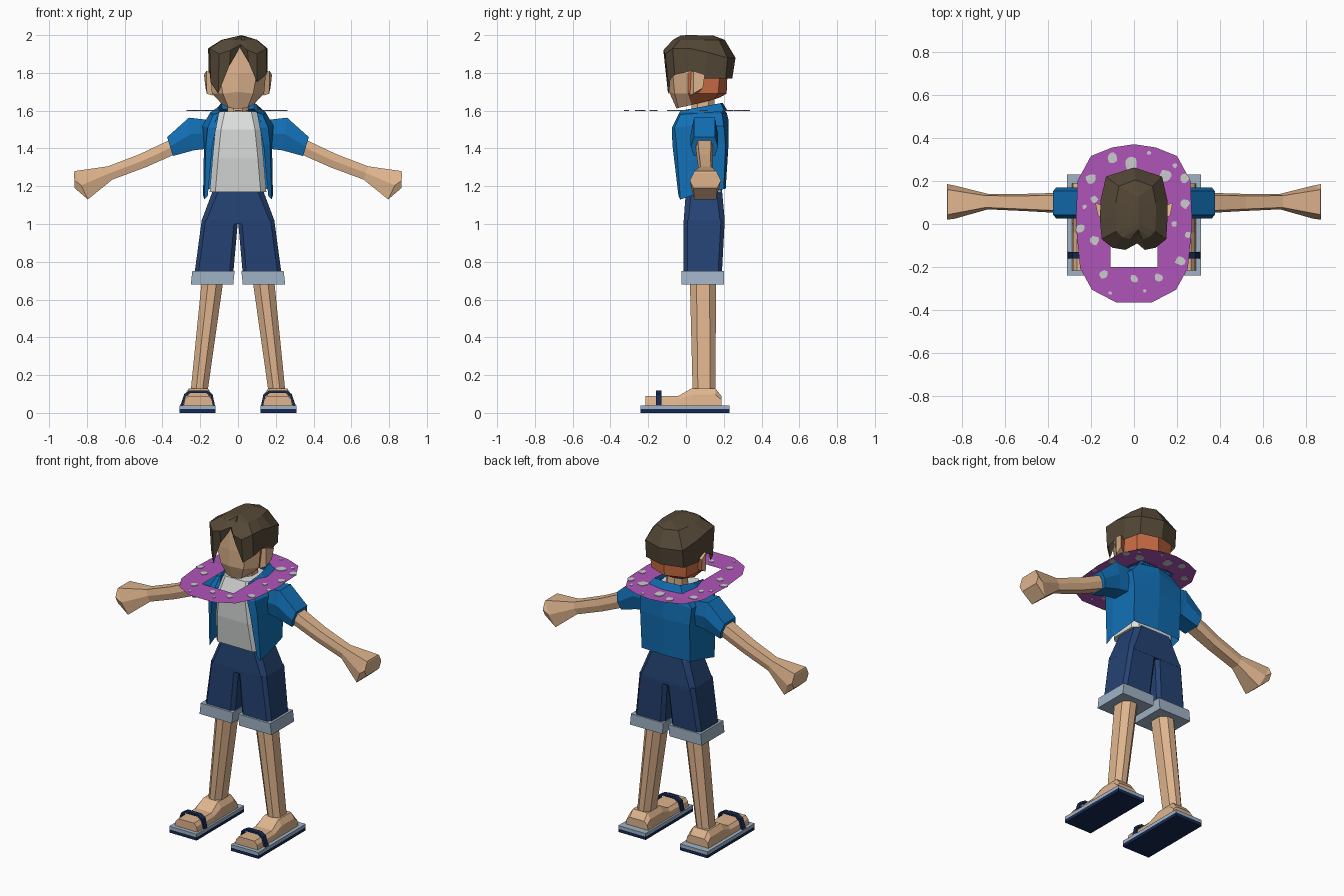
import bpy, bmesh, math, random
from mathutils import Vector

random.seed(4)


def material(name, r, g, b):
    m = bpy.data.materials.new(name)
    m.diffuse_color = (r, g, b, 1)
    return m


SKIN = material("tan skin", .74, .46, .27)
ORANGE = material("orange skin", .62, .16, .06)
HAIR = material("dark brown", .09, .065, .038)
BLUE = material("jacket blue", .006, .16, .46)
WHITE = material("shirt white", .72, .74, .74)
DENIM = material("shorts navy", .018, .055, .17)
PALE = material("pale blue grey", .35, .45, .56)
NAVY = material("sandal navy", .008, .022, .08)
PURPLE = material("ring purple", .43, .09, .48)
SPOT = material("spot grey", .6, .6, .62)


def finish(name, bm, mats):
    bmesh.ops.recalc_face_normals(bm, faces=bm.faces)
    me = bpy.data.meshes.new(name)
    bm.to_mesh(me)
    bm.free()
    for m in mats:
        me.materials.append(m)
    ob = bpy.data.objects.new(name, me)
    bpy.context.collection.objects.link(ob)
    return ob


def loft(name, sections, mat, closed=True, caps=True, s=1, rule=None):
    """Skin equal-length sections; s=-1 mirrors the part, rule picks material."""
    bm = bmesh.new()
    rows = [[bm.verts.new((x * s, y, z)) for x, y, z in sec] for sec in sections]
    n = len(rows[0])
    for a, b in zip(rows, rows[1:]):
        for i in range(n if closed else n - 1):
            j = (i + 1) % n
            bm.faces.new((a[i], a[j], b[j], b[i]))
    if caps:
        bm.faces.new(rows[0])
        bm.faces.new(rows[-1])
    mats = mat if isinstance(mat, list) else [mat]
    if rule:
        for f in bm.faces:
            f.material_index = rule(f.calc_center_median())
    return finish(name, bm, mats)


def block(x0, x1, y0, y1, z, c=.03):
    """Rectangle with cut corners at height z."""
    return [(x0 + c, y0, z), (x1 - c, y0, z), (x1, y0 + c, z), (x1, y1 - c, z),
            (x1 - c, y1, z), (x0 + c, y1, z), (x0, y1 - c, z), (x0, y0 + c, z)]


def rect(x0, x1, y0, y1, z):
    return [(x0, y0, z), (x1, y0, z), (x1, y1, z), (x0, y1, z)]


def sym(half):
    """Closed loop from half a loop that starts and ends on x = 0."""
    return half + [(-x, y, z) for x, y, z in half[-2:0:-1]]


def open_sym(half):
    """Open strip from front edge round the back to the other front edge."""
    return half + [(-x, y, z) for x, y, z in half[-2::-1]]


# Head: tan face, orange sides and back
loft("head", [sym(h) for h in (
    [(0, -.05, 1.61), (.05, -.04, 1.615), (.08, .03, 1.63), (.07, .15, 1.66), (0, .18, 1.67)],
    [(0, -.09, 1.70), (.08, -.06, 1.69), (.138, .01, 1.69), (.12, .17, 1.69), (0, .215, 1.69)],
    [(0, -.085, 1.80), (.10, -.07, 1.80), (.148, .01, 1.80), (.13, .18, 1.80), (0, .22, 1.80)],
    [(0, -.08, 1.945), (.08, -.07, 1.93), (.12, .02, 1.93), (.10, .16, 1.93), (0, .19, 1.93)])],
    [SKIN, ORANGE], rule=lambda c: int(c.y > .035))
loft("neck", [block(-.055, .055, .03, .15, z, .03) for z in (1.56, 1.69)], SKIN)
for s in (1, -1):
    loft("ear", [[(.135, .02, 1.68), (.135, .07, 1.70), (.135, .08, 1.79), (.135, .02, 1.80)],
                 [(.165, .04, 1.69), (.172, .09, 1.72), (.18, .10, 1.79), (.168, .04, 1.81)]],
         [SKIN, ORANGE], s=s, rule=lambda c: int(c.y > .07))

# Hair: faceted cap whose hem dips into two fringe locks
hem = [(.01, -.085, 1.935), (.055, -.105, 1.86), (.10, -.095, 1.75), (.15, -.06, 1.79),
       (.152, .03, 1.81), (.155, .10, 1.77), (.13, .21, 1.77), (0, .245, 1.77),
       (-.13, .21, 1.77), (-.155, .10, 1.77), (-.15, .03, 1.80), (-.145, -.06, 1.75),
       (-.105, -.095, 1.69), (-.045, -.11, 1.84)]
widest = [(.015, -.09, 1.95), (.05, -.12, 1.92), (.10, -.11, 1.90), (.15, -.07, 1.93),
          (.155, .02, 1.93), (.155, .11, 1.91), (.13, .22, 1.88), (0, .262, 1.88),
          (-.13, .22, 1.88), (-.155, .11, 1.91), (-.158, .02, 1.93), (-.15, -.07, 1.93),
          (-.10, -.11, 1.90), (-.04, -.12, 1.92)]
crown = [(.02 + (x - .02) * .6, .06 + (y - .06) * .72, 1.975) for x, y, z in widest]
top = [(.02, .05 + (y - .05) * .45, 2.0 - .01 * abs(y)) for x, y, z in widest]
loft("hair", [hem, widest, crown, top], HAIR, caps=False)

# White shirt
loft("shirt", [block(-.15, .15, -.03, .185, 1.17), block(-.135, .135, -.055, .195, 1.35),
               block(-.12, .12, -.06, .195, 1.5), block(-.10, .10, -.025, .17, 1.595)], WHITE)

# Open jacket, collar and sleeves
loft("jacket", [open_sym(h) for h in (
    [(.16, -.04, 1.15), (.178, -.03, 1.13), (.185, .03, 1.15), (.168, .20, 1.185), (0, .21, 1.185)],
    [(.135, -.072, 1.42), (.17, -.05, 1.42), (.18, .03, 1.42), (.172, .21, 1.42), (0, .225, 1.42)],
    [(.115, -.075, 1.51), (.16, -.06, 1.51), (.188, .03, 1.52), (.18, .20, 1.52), (0, .225, 1.55)],
    [(.10, -.035, 1.59), (.13, -.03, 1.58), (.15, .06, 1.585), (.12, .19, 1.585), (0, .215, 1.59)],
    [(.09, -.03, 1.595), (.095, .0, 1.595), (.095, .06, 1.60), (.08, .17, 1.61), (0, .18, 1.61)])],
    BLUE, closed=False, caps=False)
loft("collar", [open_sym(h) for h in (
    [(.12, -.06, 1.54), (.15, .08, 1.588), (.12, .205, 1.595), (0, .22, 1.60)],
    [(.098, -.03, 1.60), (.105, .08, 1.62), (.09, .185, 1.64), (0, .195, 1.64)],
    [(.09, -.02, 1.585), (.095, .08, 1.60), (.08, .175, 1.60), (0, .18, 1.61)])],
    BLUE, closed=False, caps=False)


def limb(xt, zt, xb, zb, y0, y1):
    """Six-point section of an arm that runs outwards."""
    xm, zm, q = (xt + xb) / 2, (zt + zb) / 2, (y1 - y0) * .12
    return [(xt, y0 + q, zt), (xt, y1 - q, zt), (xm, y1, zm),
            (xb, y1 - q, zb), (xb, y0 + q, zb), (xm, y0, zm)]


for s in (1, -1):
    loft("sleeve", [limb(.15, 1.55, .15, 1.40, .03, .17), limb(.26, 1.563, .235, 1.39, .025, .17),
                    limb(.375, 1.46, .345, 1.36, .025, .17)], BLUE, s=s)
    loft("arm_and_hand", [limb(.34, 1.455, .32, 1.375, .05, .145),
                          limb(.52, 1.37, .49, 1.30, .06, .14),
                          limb(.69, 1.305, .665, 1.235, .068, .14),
                          limb(.865, 1.28, .795, 1.13, .025, .178),
                          limb(.868, 1.27, .865, 1.19, .02, .185)], SKIN, s=s)

# Shorts, cuffs, legs, feet and sandals
loft("shorts_hips", [block(-.13, .13, .0, .19, 1.185), block(-.192, .192, -.012, .205, 1.02, .025),
                     block(-.195, .195, -.012, .205, 1.0, .025)], DENIM)
for s in (1, -1):
    loft("shorts_leg", [block(.0, .192, -.012, .205, 1.02, .02),
                        block(.025, .23, -.012, .19, .74, .02)], DENIM, s=s)
    loft("shorts_cuff", [rect(.025, .25, -.025, .20, .68), rect(.018, .242, -.025, .20, .75)], PALE, s=s)
    loft("leg", [block(.075, .19, .02, .16, .72, .035), block(.16, .25, .035, .155, .12, .028)], SKIN, s=s)
    # Foot runs front to back: y, height, half width on top
    loft("foot", [[(.21 - .078, y, .04), (.21 + .078, y, .04), (.21 + .072, y, h * .65 + .012),
                   (.21 + w, y, h), (.21 - w, y, h), (.21 - .072, y, h * .65 + .012)]
                  for y, h, w in ((-.215, .09, .055), (-.04, .09, .055), (.03, .13, .05),
                                  (.155, .13, .05), (.187, .09, .05))], SKIN, s=s)
    for name, z0, z1, m in (("sandal_base", 0, .02, NAVY), ("sandal_footbed", .02, .04, PALE)):
        loft(name, [rect(.12, .31, -.24, .23, z) for z in (z0, z1)], m, s=s)
    arch = [(.122, .04), (.135, .10), (.165, .118), (.255, .118), (.285, .10), (.305, .04)]
    loft("sandal_strap", [[(x, -.16, z), (x, -.13, z),
                           (.213 + (x - .213) * .88, -.13, z - .012),
                           (.213 + (x - .213) * .88, -.16, z - .012)] for x, z in arch], NAVY, s=s)

# Flat swim ring around the neck, with a rectangular opening
Z = 1.6
outer = [(0, -.365), (.08, -.365), (.195, -.305), (.25, -.205), (.27, 0),
         (.262, .2), (.2, .315), (.1, .355), (0, .37)]
inner = [(0, -.2), (.06, -.2), (.11, -.2), (.11, -.12), (.11, 0),
         (.11, .12), (.11, .2), (.06, .2), (0, .2)]
loft("swim_ring", [sym([(x, y, Z) for x, y in p]) for p in (outer, inner)], PURPLE, caps=False)

# Irregular thin spots on both sides of the ring
bm = bmesh.new()
for x, y, r in ((-.1, .31, .026), (-.015, .285, .032), (.07, .33, .01), (.145, .225, .03),
                (.235, .21, .022), (-.2, .21, .026), (-.185, .115, .018), (-.25, -.02, .022),
                (-.18, -.075, .022), (-.14, -.235, .02), (0, -.255, .02), (.115, -.25, .022),
                (.215, -.17, .024), (.185, 0, .014), (.235, .095, .024), (.25, -.05, .014),
                (-.11, -.32, .008), (.05, -.31, .008), (-.23, .08, .01), (.19, .27, .012)):
    radii = [r * random.uniform(.75, 1.15) for _ in range(9)]
    rows = [[bm.verts.new((x + q * math.cos(i * math.tau / 9), y + q * math.sin(i * math.tau / 9), z))
             for i, q in enumerate(radii)] for z in (Z - .003, Z + .003)]
    for row in rows:
        bm.faces.new(row)
    for i in range(9):
        j = (i + 1) % 9
        bm.faces.new((rows[0][i], rows[0][j], rows[1][j], rows[1][i]))
finish("ring_spots", bm, [SPOT])
